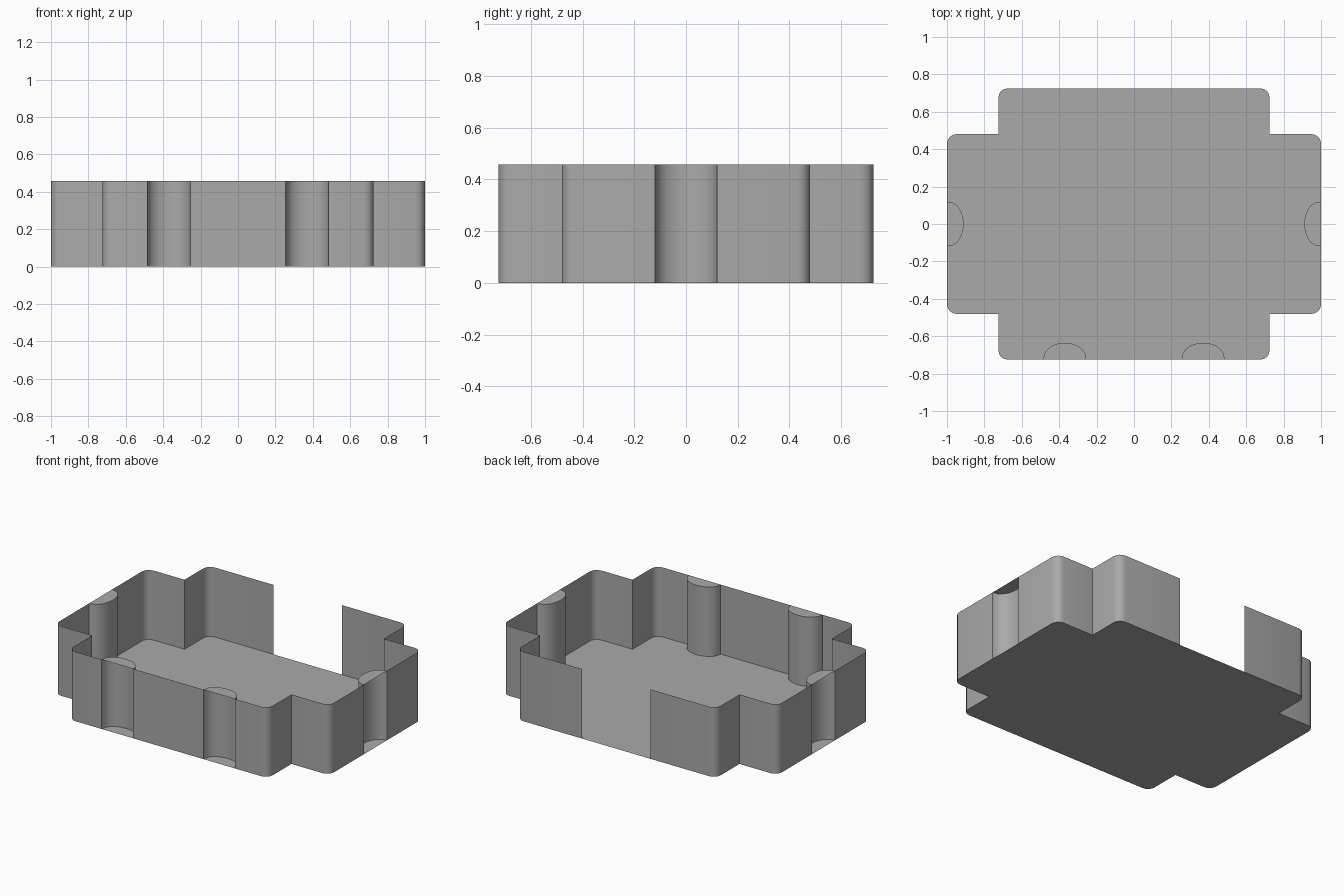
import bpy, math
from mathutils import Vector

cube = bpy.data.objects.get("Cube")
if cube:
    bpy.data.objects.remove(cube, do_unlink=True)

HEIGHT = 0.457
HALF_X, HALF_Y = 1.0, 0.725        # outer extents
STEP_X, STEP_Y = 0.725, 0.48       # inner corners of the cross-shaped plan
RADIUS = 0.05
DOOR = 0.25                        # half width of the opening at the back
DEPTH = 0.09                       # niche depth

grey = bpy.data.materials.new("plain_grey")
grey.use_nodes = True
colour = (0.4, 0.4, 0.4, 1)
grey.diffuse_color = colour
grey.node_tree.nodes["Principled BSDF"].inputs["Base Color"].default_value = colour


def add_object(name, verts, faces):
    mesh = bpy.data.meshes.new(name)
    mesh.from_pydata(verts, [], faces)
    mesh.materials.append(grey)
    obj = bpy.data.objects.new(name, mesh)
    bpy.context.collection.objects.link(obj)
    return obj


def sheet(name, outline, z):
    return add_object(name, [(p.x, p.y, z) for p in outline],
                      [list(range(len(outline)))])


def rounded(before, corner, after, steps=4):
    """Arc replacing a right-angled corner."""
    u = (before - corner).normalized() * RADIUS
    v = (after - corner).normalized() * RADIUS
    arc = []
    for i in range(steps + 1):
        a = math.pi / 2 * i / steps
        arc.append(corner + u * (1 - math.sin(a)) + v * (1 - math.cos(a)))
    return arc


def niche(centre, along, half_width):
    """Half-oval recess, running in the direction of the wall."""
    inward = Vector((-along.y, along.x))
    points = []
    for i in range(11):
        a = math.pi * i / 10
        depth = DEPTH * math.sin(a) ** 0.9 if 0 < i < 10 else 0
        points.append(centre - along * half_width * math.cos(a) + inward * depth)
    return points


# Plan corners, anticlockwise from the back right; inner corners stay sharp
right_half = [(-STEP_X, HALF_Y, True), (-STEP_X, STEP_Y, False), (-HALF_X, STEP_Y, True),
              (-HALF_X, -STEP_Y, True), (-STEP_X, -STEP_Y, False), (-STEP_X, -HALF_Y, True)]
corners = right_half + [(-x, y, r) for x, y, r in reversed(right_half)]
points = [Vector((x, y)) for x, y, r in corners]
pieces = []
for i, (x, y, is_round) in enumerate(corners):
    p = points[i]
    pieces.append(rounded(points[i - 1], p, points[(i + 1) % len(points)]) if is_round else [p])

# Niches, keyed by the corner they follow
niches = {
    2: [("niche_right", niche(Vector((-HALF_X, 0)), Vector((0, -1)), 0.12))],
    5: [("niche_front_right", niche(Vector((-0.37, -HALF_Y)), Vector((1, 0)), 0.115)),
        ("niche_front_left", niche(Vector((0.37, -HALF_Y)), Vector((1, 0)), 0.115))],
    8: [("niche_left", niche(Vector((HALF_X, 0)), Vector((0, 1)), 0.12))],
}

# Floor continues under the niches
sheet("floor", [p for piece in pieces for p in piece], 0)

# One continuous wall, open at the back
path = [Vector((-DOOR, HALF_Y))]
for i, piece in enumerate(pieces):
    path += piece
    for name, recess in niches.get(i, []):
        path += recess
        sheet(name + "_cap", list(reversed(recess)), HEIGHT)
path.append(Vector((DOOR, HALF_Y)))

n = len(path)
verts = [(p.x, p.y, z) for z in (0, HEIGHT) for p in path]
wall = add_object("outer_wall", verts, [(i, i + 1, n + i + 1, n + i) for i in range(n - 1)])

bpy.ops.object.select_all(action="DESELECT")
wall.select_set(True)
bpy.context.view_layer.objects.active = wall
bpy.ops.object.shade_smooth_by_angle(angle=math.radians(40))
